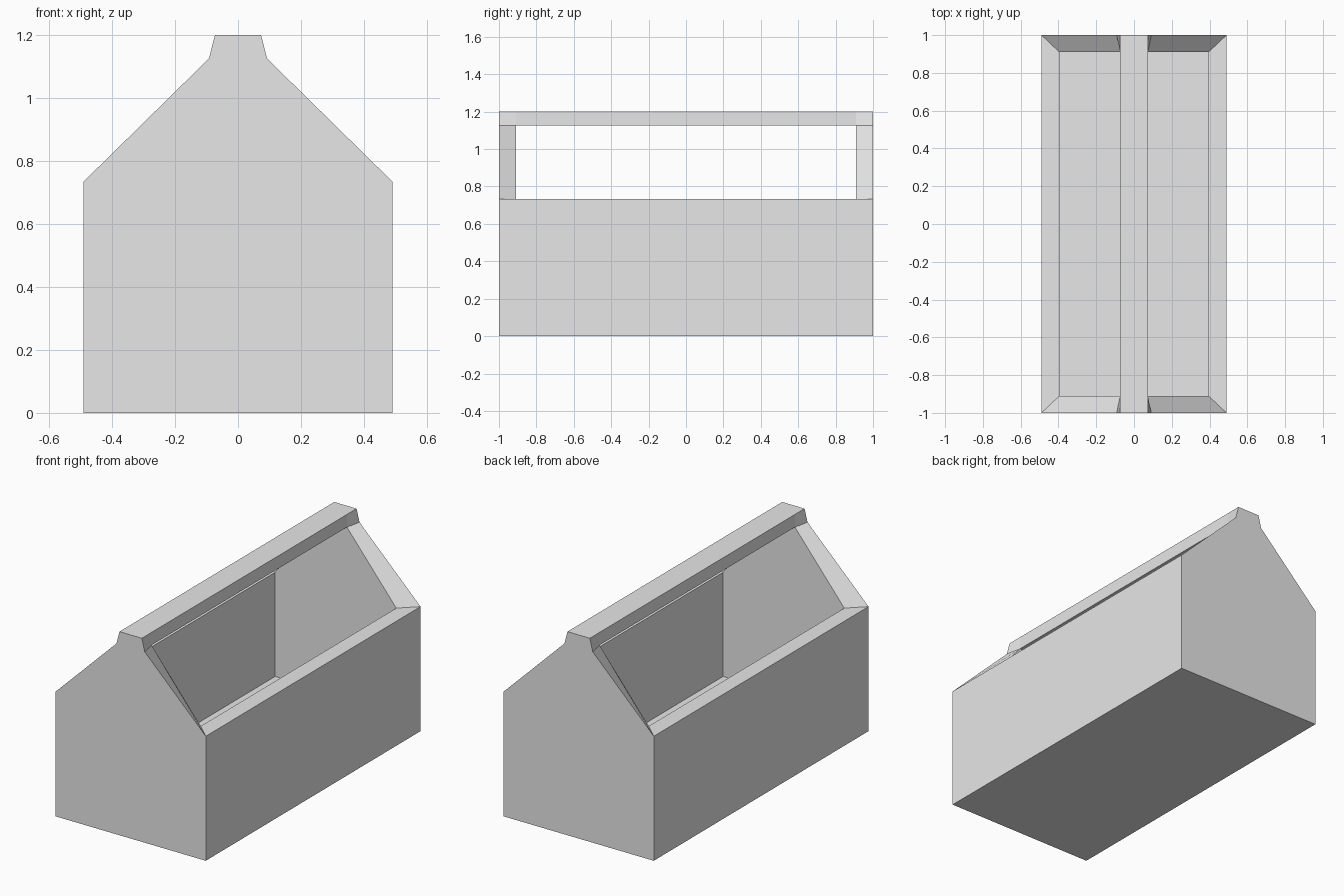
import bpy
import bmesh
from math import copysign

cube = bpy.data.objects.get("Cube")
if cube:
    bpy.data.objects.remove(cube, do_unlink=True)

# Half widths and half lengths, outside and inside, then heights
OUT_X, OUT_Y = 0.49, 1.0
IN_X, IN_Y = 0.395, 0.91
NECK_X, GRIP_X = 0.092, 0.073
FLOOR, RIM, NECK, TOP = 0.12, 0.734, 1.125, 1.2

grey = bpy.data.materials.new("plain grey")
grey.use_nodes = True
colour = (0.8, 0.8, 0.8, 1)
grey.diffuse_color = colour
grey.node_tree.nodes["Principled BSDF"].inputs["Base Color"].default_value = colour

bm = bmesh.new()


def extrude(face):
    """Extrude one face in place and return the new cap."""
    new = bmesh.ops.extrude_face_region(bm, geom=[face])["geom"]
    if face.is_valid:
        bm.faces.remove(face)
    return next(g for g in new if isinstance(g, bmesh.types.BMFace))


def place(face, outer_x, inner_x, z):
    """Set the width and height of an end cap, outer and inner edges apart."""
    for v in face.verts:
        x = outer_x if abs(v.co.y) > 0.95 else inner_x
        v.co.x, v.co.z = copysign(x, v.co.x), z


# Tray: solid block, top inset and sunk to the floor
bmesh.ops.create_cube(bm, size=2)
for v in bm.verts:
    v.co = (v.co.x * OUT_X, v.co.y * OUT_Y, RIM if v.co.z > 0 else 0)
bm.normal_update()
lid = max(bm.faces, key=lambda f: f.normal.z)
rim = bmesh.ops.inset_region(bm, faces=[lid], thickness=0.09)["faces"]
for v in lid.verts:
    v.co.x, v.co.y = copysign(IN_X, v.co.x), copysign(IN_Y, v.co.y)
floor = extrude(lid)
for v in floor.verts:
    v.co.z = FLOOR

# Gable ends: grow the short rim strips up to the neck, then to the grip
ends = [f for f in rim if abs(f.calc_center_median().y) > 0.9]
for end in ends:
    cap = extrude(end)
    place(cap, NECK_X, GRIP_X, NECK)
    place(extrude(cap), GRIP_X, GRIP_X, TOP)

# Handle: join the inner faces of the two necks
bm.normal_update()
inner = [f for f in bm.faces if all(abs(v.co.y) < 0.95 and v.co.z > 1.1 for v in f.verts)]
loops = [e for f in inner for e in f.edges]
bmesh.ops.delete(bm, geom=inner, context="FACES_ONLY")
bmesh.ops.bridge_loops(bm, edges=loops)

# Clean up coplanar edges
bmesh.ops.dissolve_limit(bm, angle_limit=0.01, verts=bm.verts[:], edges=bm.edges[:])
bmesh.ops.recalc_face_normals(bm, faces=bm.faces[:])

mesh = bpy.data.meshes.new("tool_tray")
bm.to_mesh(mesh)
bm.free()
mesh.materials.append(grey)
tray = bpy.data.objects.new("tool_tray_with_handle", mesh)
bpy.context.scene.collection.objects.link(tray)
